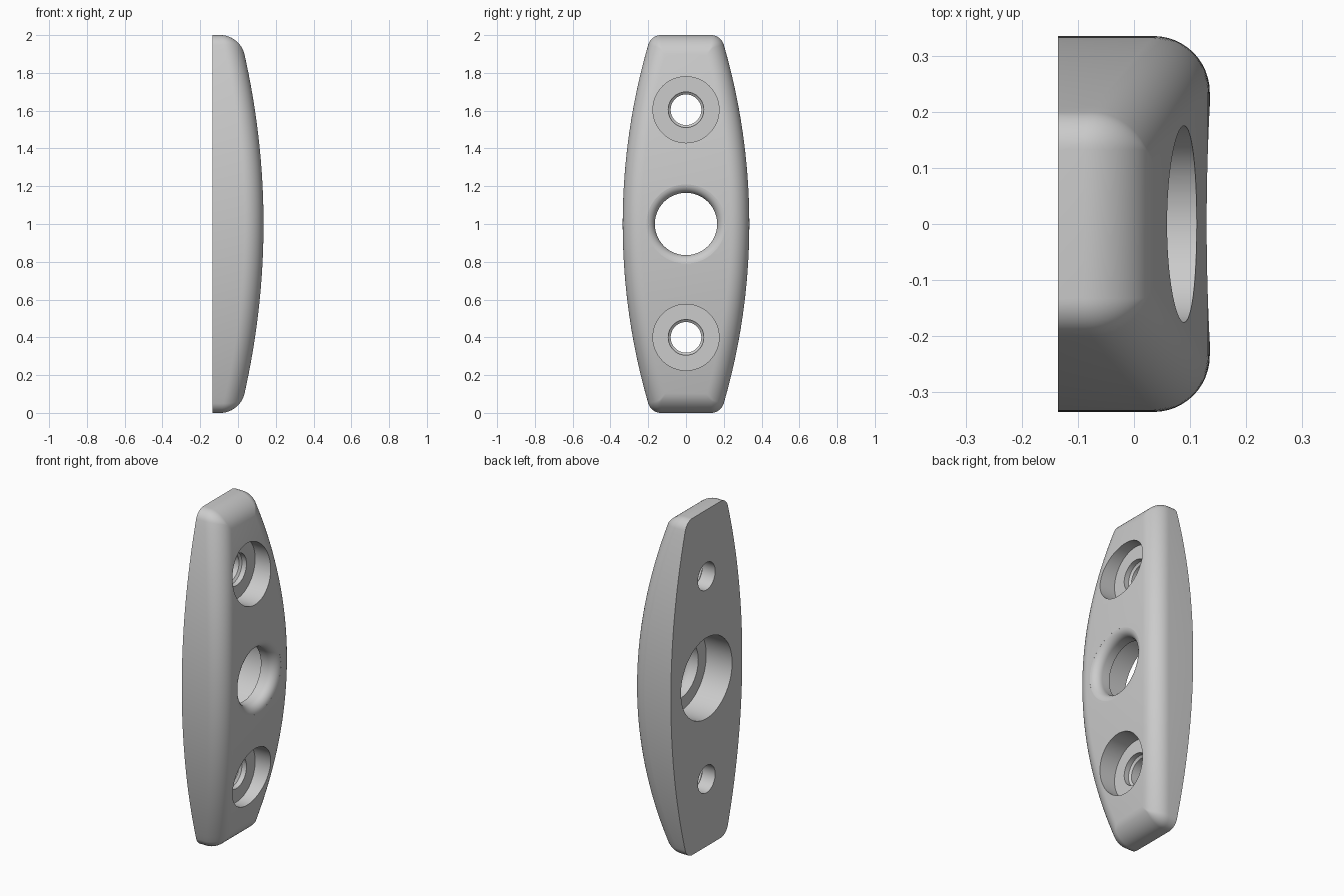
import bpy, bmesh
from math import sin, cos, pi, sqrt, atan2

if "Cube" in bpy.data.objects:
    bpy.data.objects.remove(bpy.data.objects["Cube"])

BACK, HALF_W, SIDE_R, CORNER, EDGE = -0.135, 0.335, 3.4, 0.07, 0.1


def crown(z):
    # x position of the bowed front face
    return 0.135 - (z - 1) ** 2 / 8.0


def outline(inset):
    # closed (y, z) outline: right half bottom to top, then left half back down
    r, c, top = SIDE_R - inset, max(CORNER - inset, 0.006), 1 - inset
    y0, cz = HALF_W - SIDE_R, top - c
    cy = y0 + sqrt((r - c) ** 2 - cz ** 2)
    a = atan2(cz, cy - y0)
    corner = [(cy + c * cos(t), 1 + cz + c * sin(t))
              for t in [a + (pi / 2 - a) * k / 10 for k in range(1, 11)]]
    side = [(y0 + r * cos(t), 1 + r * sin(t))
            for t in [a * (k / 28 - 1) for k in range(57)]]
    right = [(y, 2 - z) for y, z in reversed(corner)] + side + corner
    return right + [(-y, z) for y, z in reversed(right)]


def make_object(name, bm):
    bmesh.ops.recalc_face_normals(bm, faces=bm.faces)
    mesh = bpy.data.meshes.new(name)
    bm.to_mesh(mesh)
    bm.free()
    ob = bpy.data.objects.new(name, mesh)
    bpy.context.collection.objects.link(ob)
    return ob


def bridge(bm, a, b):
    n = len(a)
    for i in range(n):
        j = (i + 1) % n
        bm.faces.new((a[i], a[j], b[j], b[i]))


def turned_cutter(name, profile, zc, bow=False, seg=96):
    # (x, radius) profile turned about the x direction; bow follows the crown
    bm = bmesh.new()
    rings = []
    for x, r in profile:
        ring = []
        for k in range(seg):
            t = 2 * pi * k / seg
            z = zc + r * sin(t)
            shift = crown(z) - crown(zc) if bow and x > 0.06 else 0
            ring.append(bm.verts.new((x + shift, r * cos(t), z)))
        rings.append(ring)
    for a, b in zip(rings, rings[1:]):
        bridge(bm, a, b)
    bm.faces.new(rings[0])
    bm.faces.new(rings[-1])
    ob = make_object(name, bm)
    ob.hide_render = True
    return ob


# Plate: flat back, straight walls, rounded front edge, bowed front
bm = bmesh.new()
rings = [[bm.verts.new((BACK, y, z)) for y, z in outline(0)]]
for k in range(13):
    t = pi / 2 * k / 12
    rings.append([bm.verts.new((crown(z) - EDGE * (1 - sin(t)), y, z))
                  for y, z in outline(EDGE * (1 - cos(t)))])
for a, b in zip(rings, rings[1:]):
    bridge(bm, a, b)
bm.faces.new(rings[0])
front = rings[-1]
n = len(front)
for i in range(n // 2 - 1):
    bm.faces.new((front[i], front[i + 1], front[n - 2 - i], front[n - 1 - i]))
plate = make_object("mounting_plate", bm)

# Centre opening: wide recess from the back, narrow throat, rounded front lip
lip = [(0.085 + 0.05 * sin(t), 0.215 - 0.05 * cos(t))
       for t in [pi / 2 * 0.93 * k / 9 for k in range(10)]]
cutters = [turned_cutter("centre_hole_cutter",
                         [(-0.3, 0.24), (0.035, 0.24), (0.035, 0.165)] + lip
                         + [(0.3, lip[-1][1])], 1.0, True)]

# Two stepped screw holes
for zc in (0.4, 1.605):
    cutters.append(turned_cutter("screw_hole_cutter", [
        (-0.3, 0.081), (-0.05, 0.081), (-0.04, 0.094), (-0.01, 0.094),
        (-0.01, 0.175), (0.3, 0.175)], zc))

bpy.context.view_layer.objects.active = plate
plate.select_set(True)
for c in cutters:
    mod = plate.modifiers.new("cut", 'BOOLEAN')
    mod.operation, mod.solver, mod.object = 'DIFFERENCE', 'EXACT', c
    bpy.ops.object.modifier_apply(modifier=mod.name)
    bpy.data.objects.remove(c)
bpy.ops.object.shade_smooth_by_angle(angle=0.5)
